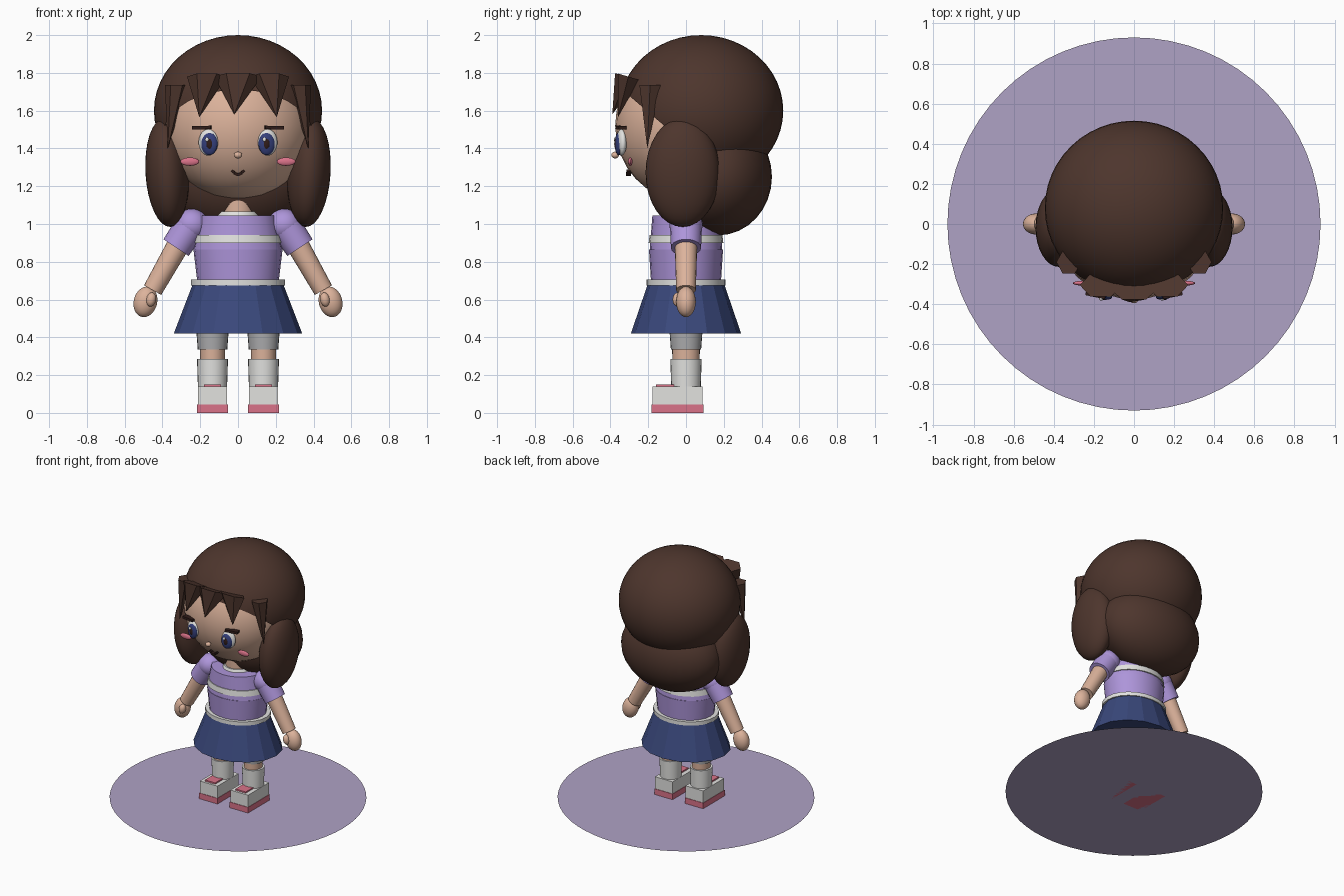
import bpy, bmesh, math
from mathutils import Vector, Matrix, Euler

if "Cube" in bpy.data.objects:
    bpy.data.objects.remove(bpy.data.objects["Cube"])


def material(name, rgb):
    m = bpy.data.materials.new(name)
    m.diffuse_color = (*rgb, 1)
    m.use_nodes = True
    m.node_tree.nodes["Principled BSDF"].inputs["Base Color"].default_value = m.diffuse_color
    return m


HAIR = material("hair brown", (0.075, 0.036, 0.026))
SKIN = material("skin", (0.72, 0.45, 0.33))
SHIRT = material("lavender", (0.42, 0.30, 0.70))
BASE = material("pale lavender", (0.43, 0.36, 0.56))
NAVY = material("navy", (0.042, 0.065, 0.20))
WHITE = material("white", (0.76, 0.76, 0.74))
GREY = material("grey", (0.42, 0.42, 0.43))
PINK = material("pink", (0.70, 0.17, 0.25))
DARK = material("dark brown", (0.03, 0.012, 0.01))
BLUE = material("iris blue", (0.035, 0.05, 0.20))


def finish(name, bm, mat, smooth=True):
    bmesh.ops.recalc_face_normals(bm, faces=bm.faces)
    me = bpy.data.meshes.new(name)
    bm.to_mesh(me)
    bm.free()
    me.materials.append(mat)
    ob = bpy.data.objects.new(name, me)
    bpy.context.collection.objects.link(ob)
    if smooth:
        bpy.ops.object.select_all(action='DESELECT')
        ob.select_set(True)
        bpy.context.view_layer.objects.active = ob
        bpy.ops.object.shade_smooth_by_angle(angle=math.radians(35))
    return ob


def ellipsoid(name, loc, radii, mat, rot=(0, 0, 0), seg=32, cut=None):
    bm = bmesh.new()
    bmesh.ops.create_uvsphere(bm, u_segments=seg, v_segments=seg // 2, radius=1)
    bm.transform(Matrix.LocRotScale(Vector(loc), Euler(rot), Vector(radii)))
    if cut:  # keep the side the plane normal points to
        bmesh.ops.bisect_plane(bm, geom=bm.verts[:] + bm.edges[:] + bm.faces[:],
                               plane_co=cut[0], plane_no=cut[1], clear_inner=True)
    return finish(name, bm, mat)


def box(name, loc, size, mat, rot=(0, 0, 0)):
    bm = bmesh.new()
    bmesh.ops.create_cube(bm, size=1)
    bm.transform(Matrix.LocRotScale(Vector(loc), Euler(rot), Vector(size)))
    return finish(name, bm, mat, False)


def loft(name, rings, mat, seg=24, smooth=True):
    """Stack of elliptical rings given as (centre, rx, ry, rotation about y)."""
    bm = bmesh.new()
    loops = []
    for c, rx, ry, tilt in rings:
        turn = Matrix.Rotation(tilt, 3, 'Y')
        loops.append([bm.verts.new(Vector(c) + turn @ Vector(
            (rx * math.cos(a), ry * math.sin(a), 0)))
            for a in (2 * math.pi * i / seg for i in range(seg))])
    for lo, hi in zip(loops, loops[1:]):
        for i in range(seg):
            j = (i + 1) % seg
            bm.faces.new((lo[i], lo[j], hi[j], hi[i]))
    bm.faces.new(loops[0])
    bm.faces.new(loops[-1])
    return finish(name, bm, mat, smooth)


def stack(name, levels, mat, x=0, y=0, **kw):
    return loft(name, [((x, y, z), rx, ry, 0) for z, rx, ry in levels], mat, **kw)


def limb(name, p, q, rp, rq, mat):
    d = Vector(q) - Vector(p)
    tilt = math.atan2(d.x, d.z)
    return loft(name, [(p, rp, rp, tilt), (q, rq, rq, tilt)], mat, 20)


def spike(name, base, half, tip, mat, slope=0.0):
    """Hair strand: faceted cone from a flat elliptical base to a tip."""
    bm = bmesh.new()
    ring = []
    for i in range(6):
        a = math.pi * i / 3
        dx, dy = half[0] * math.cos(a), half[1] * math.sin(a)
        ring.append(bm.verts.new((base[0] + dx, base[1] + dy, base[2] - slope * dy)))
    end = bm.verts.new(tip)
    for i in range(6):
        bm.faces.new((ring[i], ring[(i + 1) % 6], end))
    bm.faces.new(ring)
    return finish(name, bm, mat, False)


# Display disc
bm = bmesh.new()
bmesh.ops.create_circle(bm, cap_ends=True, segments=64, radius=0.93)
finish("display_disc", bm, BASE, False)

# Head and hair masses
ellipsoid("head", (0, -0.01, 1.52), (0.395, 0.365, 0.395), SKIN)
ellipsoid("hair_cap", (0, 0.08, 1.60), (0.445, 0.435, 0.40), HAIR, seg=48,
          cut=((0, -0.15, 1.55), (0, 0.65, 0.76)))
ellipsoid("back_hair", (0, 0.17, 1.25), (0.41, 0.285, 0.31), HAIR)

# Fringe
spike("fringe_centre", (0, -0.315, 1.78), (0.125, 0.07), (-0.02, -0.39, 1.58), HAIR, 0.3)

# Nose and mouth
ellipsoid("nose", (0, -0.375, 1.365), (0.022, 0.02, 0.018), SKIN, seg=16)
for i in range(5):
    t = (i - 2) / 2
    box("mouth_piece", (0.026 * t, -0.305 + 0.003 * t * t, 1.262 + 0.016 * t * t),
        (0.016, 0.025, 0.014), DARK, (0, -0.75 * t, 0))

# Torso, collar, stripe, belt and skirt
stack("neck", [(1.03, 0.09, 0.09), (1.2, 0.09, 0.09)], SKIN)
stack("collar", [(1.04, 0.115, 0.11), (1.065, 0.10, 0.10)], WHITE)
stack("shirt_upper", [(0.865, 0.235, 0.192), (1.045, 0.20, 0.178)], SHIRT)
stack("shirt_lower", [(0.69, 0.215, 0.185), (0.865, 0.236, 0.196)], SHIRT)
stack("chest_stripe", [(0.90, 0.236, 0.198), (0.943, 0.228, 0.192)], WHITE)
stack("belt", [(0.675, 0.25, 0.21), (0.705, 0.25, 0.21)], WHITE)
stack("skirt", [(0.42, 0.34, 0.292), (0.68, 0.24, 0.203)], NAVY, seg=16, smooth=False)

# Everything paired left and right
for s, side in ((-1, "left"), (1, "right")):
    def n(part):
        return side + "_" + part

    # Hair locks and side fringe
    ellipsoid(n("side_lock"), (s * 0.375, -0.018, 1.272), (0.115, 0.196, 0.288), HAIR,
              (0, s * 0.06, 0))
    spike(n("fringe"), (s * 0.165, -0.305, 1.78), (0.105, 0.065),
          (s * 0.205, -0.36, 1.565), HAIR, 0.3)
    spike(n("side_fringe"), (s * 0.325, -0.19, 1.735), (0.062, 0.065),
          (s * 0.372, -0.205, 1.40), HAIR)

    # Face
    ellipsoid(n("eye_white"), (s * 0.157, -0.342, 1.432), (0.053, 0.026, 0.07), WHITE,
              (0, 0, s * 0.25))
    ellipsoid(n("iris"), (s * 0.152, -0.356, 1.424), (0.044, 0.02, 0.06), BLUE,
              (0, 0, s * 0.2))
    ellipsoid(n("pupil"), (s * 0.149, -0.368, 1.424), (0.02, 0.012, 0.032), DARK, seg=16)
    ellipsoid(n("eye_glint"), (s * 0.152 - 0.012, -0.374, 1.447), (0.01, 0.008, 0.012),
              WHITE, seg=12)
    box(n("eyebrow"), (s * 0.19, -0.345, 1.51), (0.10, 0.04, 0.018), DARK,
        (0, s * 0.03, s * 0.2))
    ellipsoid(n("cheek"), (s * 0.255, -0.295, 1.33), (0.05, 0.012, 0.022), PINK, seg=20)

    # Arm
    ellipsoid(n("shoulder"), (s * 0.245, 0, 0.995), (0.09, 0.088, 0.085), SHIRT)
    limb(n("sleeve"), (s * 0.245, 0, 1.0), (s * 0.328, 0, 0.875), 0.085, 0.08, SHIRT)
    limb(n("arm"), (s * 0.31, 0, 0.90), (s * 0.452, 0, 0.65), 0.06, 0.052, SKIN)
    ellipsoid(n("hand"), (s * 0.49, 0, 0.588), (0.062, 0.052, 0.082), SKIN,
              (0, -s * 0.25, 0))
    ellipsoid(n("thumb"), (s * 0.46, -0.045, 0.60), (0.026, 0.026, 0.038), SKIN,
              (0, -s * 0.2, 0), seg=16)

    # Leg and shoe
    x = s * 0.135
    stack(n("shorts_cuff"), [(0.335, 0.078, 0.08), (0.44, 0.086, 0.088)], GREY, x=x)
    stack(n("leg"), [(0.2, 0.064, 0.07), (0.36, 0.068, 0.074)], SKIN, x=x)
    stack(n("sock"), [(0.13, 0.077, 0.078), (0.285, 0.082, 0.083)], WHITE, x=x)
    box(n("shoe"), (x, -0.045, 0.09), (0.156, 0.266, 0.10), WHITE)
    box(n("sole"), (x, -0.045, 0.0225), (0.162, 0.274, 0.045), PINK)
    box(n("shoe_tab"), (x, -0.11, 0.145), (0.09, 0.10, 0.012), PINK)
